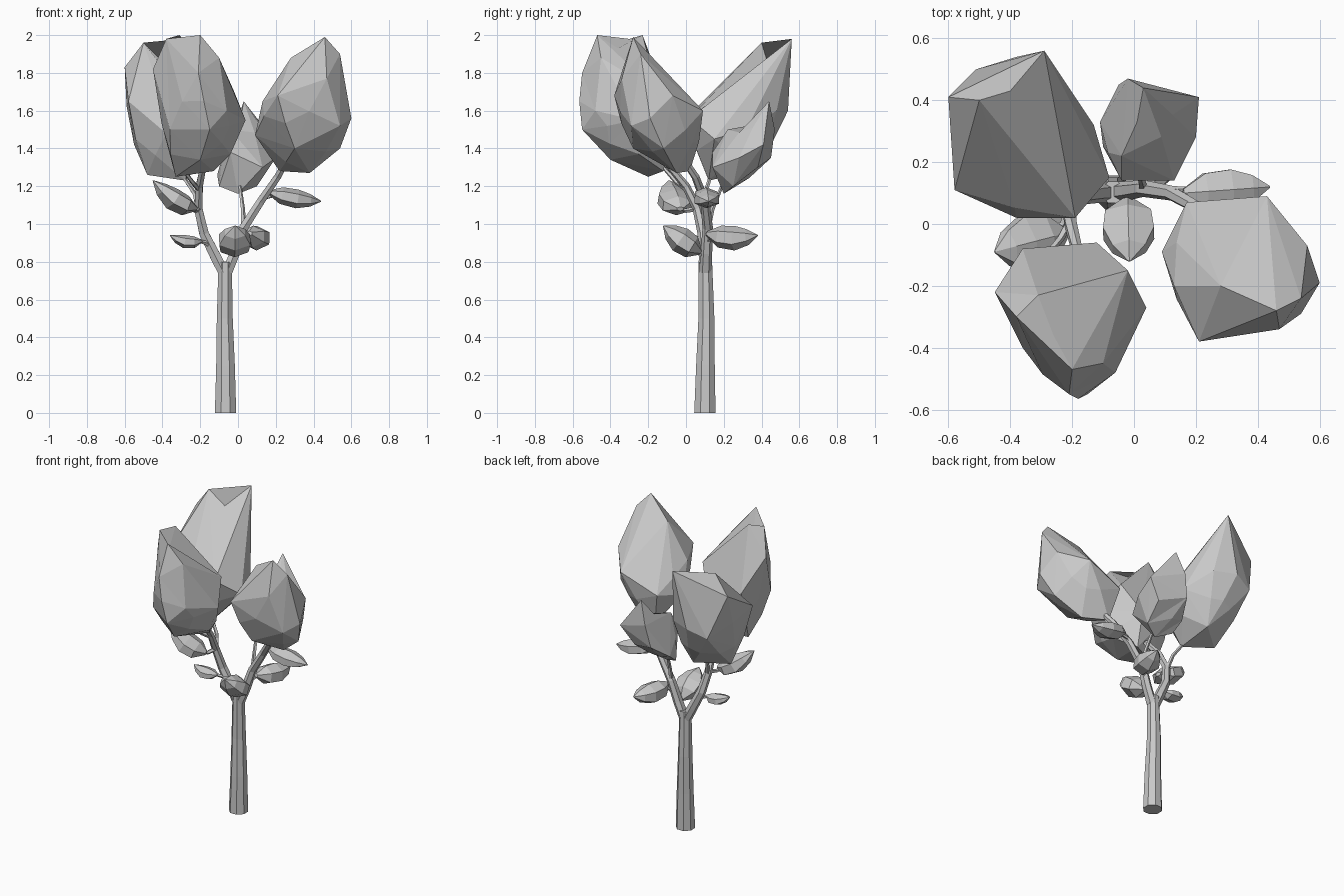
import bpy
import bmesh
import math
from mathutils import Vector

# Remove only the default object
default_object = bpy.data.objects.get("Cube")
if default_object:
    bpy.data.objects.remove(default_object, do_unlink=True)

# One plain clay colour for the whole tree
grey = bpy.data.materials.new("light_grey")
grey.use_nodes = True
grey.diffuse_color = (.58, .58, .58, 1)
shader = next(node for node in grey.node_tree.nodes if node.type == "BSDF_PRINCIPLED")
shader.inputs["Base Color"].default_value = grey.diffuse_color
shader.inputs["Roughness"].default_value = .9


def finish(name, bm):
    """Turn a bmesh into a flat shaded object with outward normals."""
    bmesh.ops.recalc_face_normals(bm, faces=bm.faces)
    mesh = bpy.data.meshes.new(name)
    bm.to_mesh(mesh)
    bm.free()
    mesh.materials.append(grey)
    part = bpy.data.objects.new(name, mesh)
    bpy.context.collection.objects.link(part)


def loft(name, centres, widths, heights, sides):
    """Sweep elliptical sections along a path and close both ends."""
    bm = bmesh.new()
    rings = []
    last = len(centres) - 1
    overall = (centres[last] - centres[0]).normalized()
    # Fixed reference: sideways for upright paths, vertical for level ones
    upright = abs(overall.z) > .75
    reference = Vector((0, 1, 0)) if upright else Vector((0, 0, 1))
    for index, centre in enumerate(centres):
        before = centres[max(index - 1, 0)]
        after = centres[min(index + 1, last)]
        along = (after - before).normalized()
        if upright and index == 0:
            along = Vector((0, 0, 1))
        across = along.cross(reference).normalized()
        normal = across.cross(along).normalized()
        ring = []
        for side in range(sides):
            angle = math.tau * (side + .5) / sides
            offset = across * math.cos(angle) * widths[index]
            offset += normal * math.sin(angle) * heights[index]
            ring.append(bm.verts.new(centre + offset))
        rings.append(ring)
    for lower, upper in zip(rings, rings[1:]):
        for side in range(sides):
            following = (side + 1) % sides
            bm.faces.new((lower[side], lower[following], upper[following], upper[side]))
    bm.faces.new(rings[0])
    bm.faces.new(rings[last])
    finish(name, bm)


def branch(name, path, start_radius, end_radius, sides=6):
    """Tapered round limb along a list of points."""
    centres = [Vector(point) for point in path]
    count = len(centres) - 1
    radii = [start_radius + (end_radius - start_radius) * step / count
             for step in range(count + 1)]
    loft(name, centres, radii, radii, sides)


def leaf(name, base, tip, width, thickness, sag):
    """Plump pointed leaf, sagging in the middle, with a faceted belly."""
    base, tip = Vector(base), Vector(tip)
    profile = ((0, .2), (.25, .9), (.55, 1), (.8, .65), (1, .04))
    centres, widths, heights = [], [], []
    for position, fullness in profile:
        drop = Vector((0, 0, -sag * math.sin(math.pi * position)))
        centres.append(base.lerp(tip, position) + drop)
        widths.append(width * fullness / 2)
        heights.append(thickness * fullness / 2)
    loft(name, centres, widths, heights, 6)


def split_edges(bm, edges):
    """Cut edges in half and return the new middle vertices."""
    split = bmesh.ops.subdivide_edges(bm, edges=edges, cuts=1)
    return [item for item in split["geom_inner"] if isinstance(item, bmesh.types.BMVert)]


def clump(name, tips, shoulders, underside, notch=None):
    """Faceted crown wrapped around its points, with a notch after its first tip."""
    bm = bmesh.new()
    for point in tips + shoulders + underside:
        bm.verts.new(point)
    result = bmesh.ops.convex_hull(bm, input=bm.verts)
    unused = [item for item in result["geom_interior"]
              if isinstance(item, bmesh.types.BMVert)]
    bmesh.ops.delete(bm, geom=unused, context="VERTS")
    # Swell the long lower edges so the sides stay plump
    long_edges = [edge for edge in bm.edges if edge.calc_length() > .3
                  and sum(vert.co.z for vert in edge.verts) < 3.3]
    swollen = split_edges(bm, long_edges)
    bmesh.ops.recalc_face_normals(bm, faces=bm.faces)
    for vert in swollen:
        vert.co += vert.normal * .015
    bmesh.ops.triangulate(bm, faces=bm.faces)
    # Push the ridge between the first two tips inwards
    if notch:
        middle = (Vector(tips[0]) + Vector(tips[1])) / 2
        ridge = min(bm.edges, key=lambda edge: (
            (edge.verts[0].co + edge.verts[1].co) / 2 - middle).length)
        for vert in split_edges(bm, [ridge]):
            vert.co = notch
    finish(name, bm)


# Trunk
branch("trunk", [(-.066, .1, 0), (-.066, .103, .25), (-.07, .108, .5), (-.068, .103, .8)],
       .061, .038, sides=8)

# Main limbs
branch("right_limb", [(-.075, .103, .74), (-.12, .1, .83), (-.18, .09, .95),
                      (-.21, .06, 1.08), (-.205, 0, 1.2), (-.18, -.1, 1.32)], .036, .018)
branch("left_limb", [(-.06, .103, .74), (-.015, .108, .85), (.03, .115, .98),
                     (.12, .1, 1.12), (.21, .05, 1.25), (.26, -.01, 1.34)], .034, .018)

# Twigs that carry the crowns and leaves
twigs = {
    "right_back_twig": [(-.205, .06, 1.05), (-.23, .1, 1.16), (-.31, .14, 1.28)],
    "right_front_twig": [(-.205, .01, 1.18), (-.24, -.05, 1.22), (-.3, -.12, 1.3)],
    "back_twig": [(.03, .115, .97), (.025, .14, 1.08), (.01, .19, 1.2)],
    "right_upper_leaf_stem": [(-.21, .05, 1.08), (-.23, .0, 1.07), (-.25, -.02, 1.08)],
    "right_lower_leaf_stem": [(-.14, .09, .88), (-.17, .07, .9), (-.21, .05, .91)],
    "front_leaf_stem": [(-.03, .11, .82), (-.02, .08, .84), (-.02, .05, .87)],
    "back_leaf_stem": [(.0, .11, .89), (.04, .13, .93), (.06, .17, .94)],
    "left_leaf_stem": [(.1, .11, 1.09), (.14, .11, 1.14), (.19, .11, 1.15)],
}
for twig_name, twig_path in twigs.items():
    branch(twig_name, twig_path, .015, .009, sides=5)

# Small leaves along the limbs
leaf("right_upper_leaf", (-.22, -.03, 1.08), (-.45, -.09, 1.23), .2, .12, .03)
leaf("right_lower_leaf", (-.19, .05, .91), (-.36, .04, .94), .11, .07, .02)
leaf("front_leaf", (-.02, .08, .85), (-.015, -.12, .99), .19, .14, .01)
leaf("back_leaf", (.06, .11, .95), (.13, .38, .94), .16, .13, .02)
leaf("left_leaf", (.16, .1, 1.17), (.44, .12, 1.12), .15, .1, .01)

# Large crowns
clump("right_back_crown",
      tips=[(-.29, .56, 1.98), (-.5, .4, 1.96), (-.6, .41, 1.83)],
      shoulders=[(-.24, .48, 1.6), (-.13, .32, 1.5), (-.08, .15, 1.45),
                 (-.19, .02, 1.56), (-.38, .02, 1.48), (-.58, .11, 1.65),
                 (-.55, .26, 1.42), (-.51, .5, 1.55), (-.38, .54, 1.6)],
      underside=[(-.48, .2, 1.26), (-.3, .35, 1.28), (-.28, .12, 1.23)],
      notch=(-.4, .43, 1.86))

clump("left_crown",
      tips=[(.46, -.28, 1.99), (.54, -.24, 1.9), (.28, -.2, 1.88)],
      shoulders=[(.21, -.38, 1.68), (.47, -.34, 1.77), (.6, -.19, 1.56),
                 (.54, -.29, 1.52), (.56, -.07, 1.68), (.43, .09, 1.6),
                 (.17, .07, 1.5), (.09, -.09, 1.47), (.13, -.2, 1.65)],
      underside=[(.22, .02, 1.28), (.38, -.05, 1.27), (.54, -.12, 1.4),
                 (.3, -.28, 1.4)])

clump("right_front_crown",
      tips=[(-.2, -.47, 2), (-.31, -.23, 2), (-.38, -.3, 1.98)],
      shoulders=[(-.45, -.22, 1.82), (-.36, -.08, 1.6), (-.12, -.06, 1.5),
                 (-.02, -.15, 1.7), (.04, -.27, 1.55), (-.06, -.48, 1.6),
                 (-.15, -.55, 1.5), (-.21, -.55, 1.8), (-.1, -.45, 1.88),
                 (-.36, -.4, 1.5)],
      underside=[(-.33, -.2, 1.25), (-.13, -.12, 1.28), (-.04, -.25, 1.37),
                 (-.2, -.4, 1.34)],
      notch=(-.26, -.36, 1.93))

# Small crown at the back
clump("back_crown",
      tips=[(.03, .44, 1.65), (-.04, .22, 1.5), (.13, .42, 1.52)],
      shoulders=[(-.02, .47, 1.5), (.2, .28, 1.35), (.13, .14, 1.3), (.21, .41, 1.42),
                 (-.04, .14, 1.38), (-.05, .45, 1.35), (-.11, .33, 1.26)],
      underside=[(-.1, .25, 1.2), (0, .2, 1.16), (.1, .25, 1.2), (.12, .38, 1.3)],
      notch=(.01, .33, 1.52))
